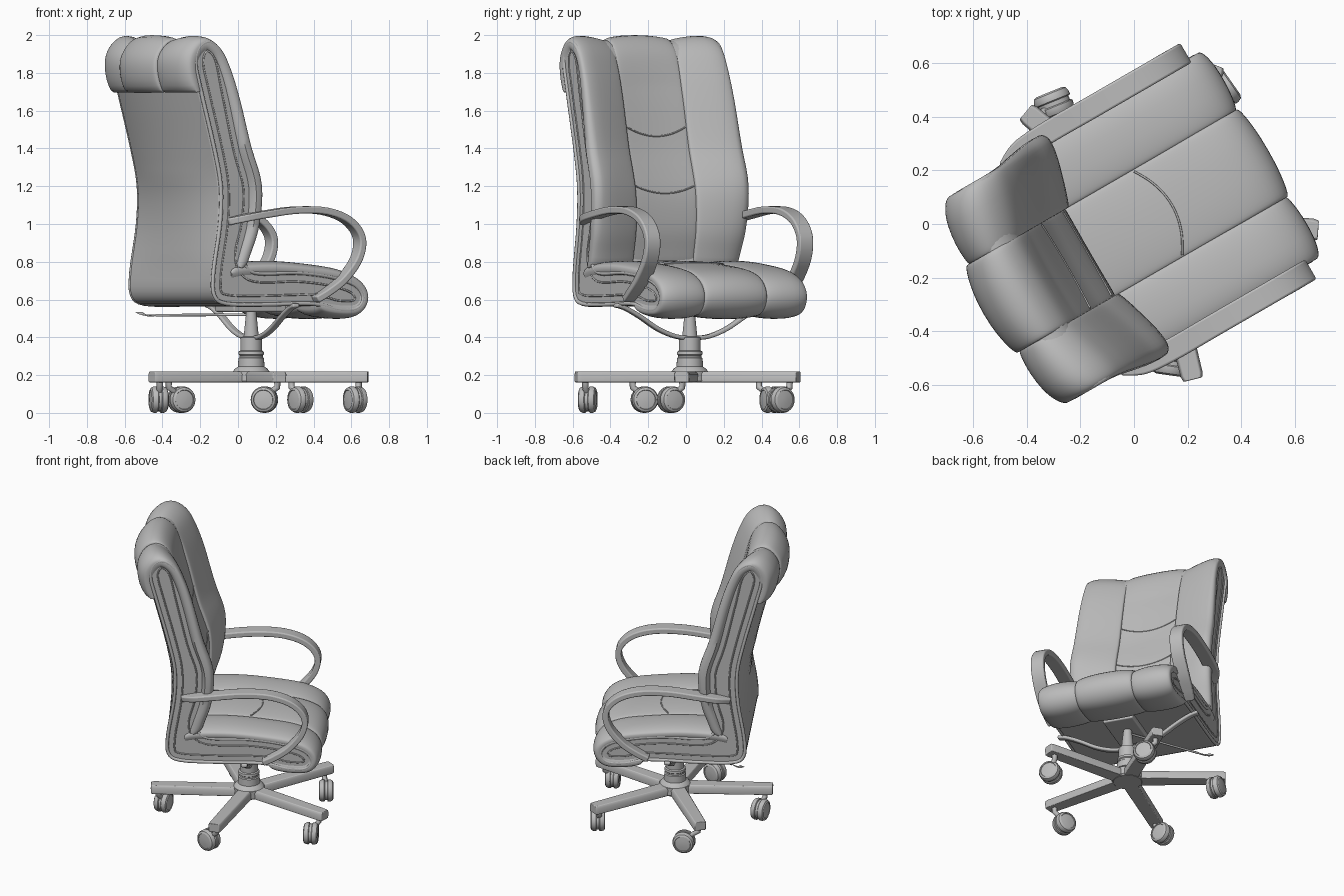
import bpy, bmesh, math
from mathutils import Vector, Matrix

if "Cube" in bpy.data.objects:
    bpy.data.objects.remove(bpy.data.objects["Cube"])

GREY = (0.5, 0.5, 0.5, 1)
mat = bpy.data.materials.new("grey")
mat.use_nodes = True
mat.diffuse_color = GREY
mat.node_tree.nodes["Principled BSDF"].inputs["Base Color"].default_value = GREY
# The chair body is swivelled on its base
TURN = Matrix.Rotation(math.radians(30), 4, "Z") @ Matrix.Translation((0, -.01, 0))
STILL = Matrix()


def finish(ob, matrix, bevel=0, angle=40):
    bpy.context.collection.objects.link(ob)
    ob.data.materials.append(mat)
    ob.matrix_world = matrix
    if bevel:
        m = ob.modifiers.new("Bevel", "BEVEL")
        m.width, m.segments, m.limit_method = bevel, 3, "ANGLE"
        m.angle_limit = math.radians(50)
    if ob.type == "MESH":
        bpy.ops.object.select_all(action="DESELECT")
        ob.select_set(True)
        bpy.context.view_layer.objects.active = ob
        bpy.ops.object.shade_smooth_by_angle(angle=math.radians(angle))
    return ob


def loft(name, rings, matrix=STILL, bevel=0, angle=40):
    """Skin a list of closed rings and cap both ends."""
    bm = bmesh.new()
    vs = [[bm.verts.new(p) for p in r] for r in rings]
    n = len(rings[0])
    for a, b in zip(vs, vs[1:]):
        for i in range(n):
            bm.faces.new((a[i], a[(i + 1) % n], b[(i + 1) % n], b[i]))
    bm.faces.new(vs[0])
    bm.faces.new(vs[-1])
    bmesh.ops.recalc_face_normals(bm, faces=bm.faces)
    me = bpy.data.meshes.new(name)
    bm.to_mesh(me)
    bm.free()
    return finish(bpy.data.objects.new(name, me), matrix, bevel, angle)


def smooth(pts, steps=5, cyclic=False):
    """Catmull-Rom curve through the points."""
    pts = [Vector(p) for p in pts]
    n = len(pts)
    pick = (lambda i: pts[i % n]) if cyclic else (lambda i: pts[max(0, min(n - 1, i))])
    out = []
    for i in range(n if cyclic else n - 1):
        a, b, c, d = (pick(i + k) for k in (-1, 0, 1, 2))
        for s in range(steps):
            t = s / steps
            out.append(0.5 * (2 * b + (c - a) * t + (2 * a - 5 * b + 4 * c - d) * t * t
                              + (3 * b - a - 3 * c + d) * t ** 3))
    return out if cyclic else out + [pts[-1]]


def tangents(pts, cyclic=False):
    n = len(pts)
    return [((pts[(i + 1) % n] - pts[i - 1]) if cyclic else
             (pts[min(i + 1, n - 1)] - pts[max(i - 1, 0)])).normalized() for i in range(n)]


def tube(name, pts, radius, matrix=TURN, cyclic=False):
    cu = bpy.data.curves.new(name, "CURVE")
    cu.dimensions, cu.bevel_depth, cu.bevel_resolution = "3D", radius, 2
    sp = cu.splines.new("POLY")
    sp.points.add(len(pts) - 1)
    for q, p in zip(sp.points, pts):
        q.co = (*p, 1)
    sp.use_cyclic_u = cyclic
    cu.use_fill_caps = True
    return finish(bpy.data.objects.new(name, cu), matrix)


def ribbon(name, pts, across, width, thick, matrix=TURN):
    across = Vector(across).normalized()
    rings = []
    for p, t in zip(pts, tangents(pts)):
        n = t.cross(across).normalized() * thick / 2
        w = across * width / 2
        rings.append([p + n + w, p - n + w, p - n - w, p + n - w])
    return loft(name, rings, matrix, bevel=0.008)


def lathe(name, profile, matrix=STILL, sides=32):
    rings = [[(r * math.cos(k * math.tau / sides), r * math.sin(k * math.tau / sides), z)
              for k in range(sides)] for r, z in profile]
    return loft(name, rings, matrix, angle=35)


def bow(u, v, z):
    """Backrest curves rearward in the middle."""
    k = max(0, min(1, (z - 0.75) / 0.5))
    return Vector((u - 0.07 * k * max(0, 1 - (v / 0.44) ** 2), v, z))


# Upholstered shell: one continuous back and seat
outline = smooth([(-.33, .57), (-.41, .62), (-.415, .75), (-.375, 1), (-.37, 1.2), (-.41, 1.4),
                  (-.49, 1.7), (-.525, 1.85), (-.5, 1.94), (-.43, 1.97), (-.35, 1.9),
                  (-.3, 1.7), (-.23, 1.4), (-.17, 1.2), (-.18, 1), (-.22, .84), (-.19, .765),
                  (-.1, .745), (.1, .75), (.3, .73), (.46, .685), (.515, .61), (.47, .545),
                  (.35, .54), (.2, .57), (-.1, .565)], 4, True)
loft("shell", [[bow(p.x, v, p.y) for p in outline] for v in [-.435 + .87 * i / 12 for i in range(13)]],
     TURN, bevel=0.015)

# Piping and stitching on the side panels
normals = [Vector((t.y, -t.x)) for t in tangents(outline, True)]
for side, label in ((1, "left"), (-1, "right")):
    for inset, radius, kind in ((.008, .011, "piping"), (.055, .005, "stitching")):
        line = [p + n * inset for p, n in zip(outline, normals)]
        tube(f"{label}_{kind}", [(p.x, side * .435, p.y) for p in line], radius, cyclic=True)


def pad_point(p, t, v, h):
    """Point raised by h above a side profile with tangent t."""
    return bow(p.x - t.y * h, v, p.y + t.x * h)


def cushion(name, path, v0, v1, height, outer=0, tilt=0, flare=0):
    """Padded column along a side profile; outer is the sign of its free, rounder edge."""
    rings = []
    last = len(path) - 1
    for i, (p, t) in enumerate(zip(path, tangents(path))):
        f = i / last
        end = min(1, f / .05, (1 - f) / .05)
        wing = outer * flare * math.exp(-((f - .72) / .2) ** 2)
        ring = []
        for k in range(21):
            a = math.pi * k / 20
            c, s = math.cos(a), max(0, math.sin(a))
            w = math.copysign(abs(c) ** .7, c)
            rise = s ** (.4 if c * outer > 0 else .15) * (1 - .22 * w * w) * (1 + tilt * outer * w)
            v = (v0 + v1) / 2 + w * (v1 - v0) / 2 + wing * (1 + w * outer) / 2
            ring.append(pad_point(p, t, v, height(f) * (.4 + .6 * math.sqrt(end)) * rise))
        ring += [pad_point(p, t, v, -.02) for v in (v0 + .01, v1 - .01)]
        rings.append(ring)
    return loft(name, rings, TURN, angle=60)


back_path = smooth([(-.5, 1.7), (-.525, 1.82), (-.51, 1.89), (-.455, 1.94), (-.385, 1.9), (-.335, 1.8),
                    (-.29, 1.65), (-.23, 1.4), (-.17, 1.2), (-.18, 1), (-.22, .86), (-.25, .77)])
seat_path = smooth([(-.3, .735), (-.2, .75), (0, .755), (.2, .74), (.37, .715), (.475, .67),
                    (.51, .61), (.47, .555), (.36, .55), (.24, .57)])


def back_side(f):
    return .048 + .01 * math.exp(-((f - .2) / .1) ** 2) + .01 * math.exp(-((f - .72) / .2) ** 2)


def back_middle(f):
    return .02 + .04 * max(0, min(1, (.5 - f) / .2))


def seat_side(f):
    return .05


def seat_middle(f):
    return .05 + .015 * math.exp(-((f - .6) / .15) ** 2)


cushion("middle_back_cushion", back_path, -.19, .19, back_middle)
cushion("middle_seat_cushion", seat_path, -.19, .19, seat_middle)
for outer, label in ((1, "left"), (-1, "right")):
    v0, v1 = sorted((outer * .185, outer * .445))
    cushion(f"{label}_back_cushion", back_path, v0, v1, back_side, outer, .25, .03)
    cushion(f"{label}_seat_cushion", seat_path, v0, v1, seat_side, outer)


# Curved seams on the middle panels
def seam(name, path, axis, at, sag, height):
    pts = []
    tans = tangents(path)
    for k in range(21):
        s = -1 + k / 10
        pos = at + sag * (1 - s * s)
        for a, b, t in zip(path, path[1:], tans):
            if min(a[axis], b[axis]) <= pos <= max(a[axis], b[axis]):
                p = a.lerp(b, (pos - a[axis]) / (b[axis] - a[axis]))
                pts.append(pad_point(p, t, s * .18, height * (1 - .2 * s * s)))
                break
    tube(name, pts, .004)


seam("upper_back_seam", back_path[25:], 1, 1.51, -.05, .02)
seam("lower_back_seam", back_path[25:], 1, 1.2, -.04, .02)
seam("seat_seam", seat_path[:22], 0, .1, .06, .05)

# Looped armrests, drawn in towards the back at the rear
arm = smooth([(-.32, .415, 1.012), (-.24, .455, 1.03), (-.12, .467, 1.05), (.07, .467, 1.073),
              (.25, .467, 1.068), (.39, .467, 1.02), (.465, .467, .93), (.45, .467, .82),
              (.365, .467, .71), (.27, .46, .64), (.2, .45, .6)])
for side, label in ((1, "left"), (-1, "right")):
    ribbon(f"{label}_armrest", [Vector((p.x, side * p.y, p.z)) for p in arm], (0, 1, 0), .085, .038)
    tube(f"{label}_arm_foot", [(.22, side * .4, .615), (.22, side * .45, .615)], .02)

# Support bar, mechanism and lever under the seat
half = [(.47, .57), (.41, .555), (.32, .51), (.21, .445), (.1, .405)]
bar = smooth([(.08, -v, z) for v, z in half] + [(.08, 0, .397)] + [(.08, v, z) for v, z in half[::-1]])
ribbon("support_bar", bar, (1, 0, 0), .04, .022)
ribbon("mechanism", [Vector((-.1, -.02, .555)), Vector((.22, -.02, .555))], (0, 1, 0), .2, .04)
tube("lever", [(.06, 0, .52), (-.32, .33, .517)], .007)
ribbon("lever_paddle", smooth([(-.31, .32, .517), (-.36, .365, .517), (-.39, .39, .535)]),
       (.75, -.65, 0), .035, .01)

# Gas column
hub = Vector((.07, .02, 0))
lathe("column", [(.1, .215), (.085, .235), (.07, .245), (.068, .29), (.062, .295), (.062, .305),
                 (.068, .31), (.066, .325), (.057, .33), (.057, .4), (.04, .405), (.026, .54), (.026, .57)],
      Matrix.Translation(hub))
lathe("hub", [(.09, .16), (.1, .17), (.1, .22)], Matrix.Translation(hub))

# Five-spoke base with twin-wheel casters: swivelled position and axle heading
casters = [(.62, -.08, 28), (.33, .5, 35), (-.3, .45, 112), (-.42, -.22, 10), (.14, -.52, 82)]
for i, (x, y, heading) in enumerate(casters):
    a = math.radians(72 * i - 4)
    d = Vector((math.cos(a), math.sin(a), 0))
    side = Vector((-d.y, d.x, 0))
    rings = []
    for r, w in ((.03, .05), (.6, .042), (.62, .036)):
        c = hub + d * r
        rings.append([c + side * s * w + Vector((0, 0, z)) for s, z in
                      ((-.95, .162), (.95, .162), (1, .205), (.8, .22), (-.8, .22), (-1, .205))])
    loft(f"spoke_{i + 1}", rings, bevel=.004)
    axle = Matrix.Translation((x, y, .07)) @ Matrix.Rotation(math.radians(heading), 4, "Z") \
        @ Matrix.Rotation(math.pi / 2, 4, "Y")
    for s, label in ((1, "outer"), (-1, "inner")):
        flip = axle @ Matrix.Rotation(0 if s > 0 else math.pi, 4, "X")
        lathe(f"{label}_wheel_{i + 1}", [(.066, .008), (.07, .012), (.07, .026), (.064, .04),
                                         (.052, .046), (.05, .042), (.02, .046)], flip, 28)
    lathe(f"caster_body_{i + 1}", [(.062, -.012), (.062, .012)], axle, 20)
    pivot = hub + d * .57
    tube(f"caster_stem_{i + 1}", [pivot + Vector((0, 0, .17)), pivot + Vector((0, 0, .135)),
                                  Vector((x, y, .09))], .017, STILL)
